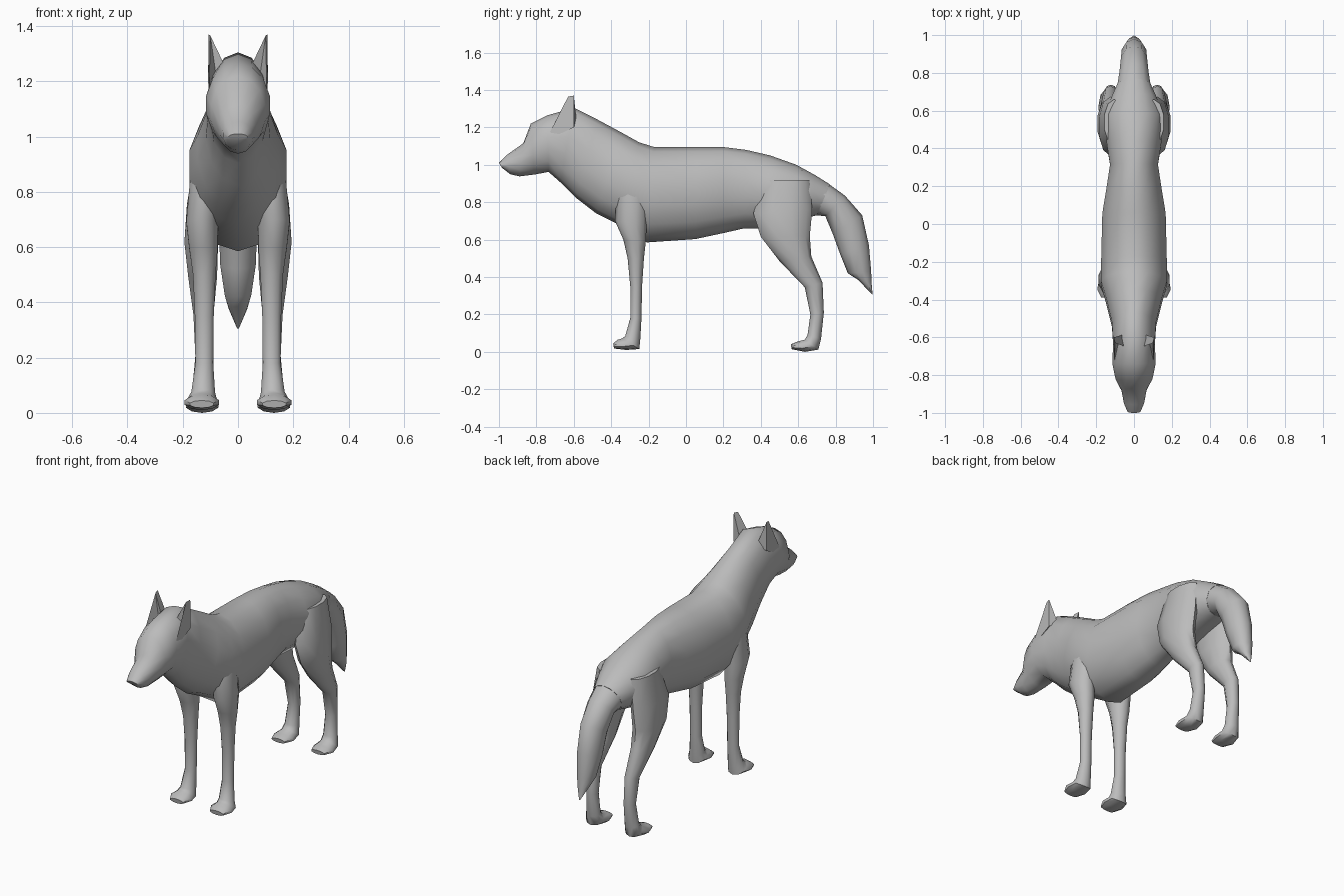
import bpy, bmesh, math
from mathutils import Vector

fur = bpy.data.materials.new("grey fur")
fur.diffuse_color = (0.5, 0.5, 0.5, 1)


def finish(name, bm, angle):
    bmesh.ops.recalc_face_normals(bm, faces=bm.faces)
    mesh = bpy.data.meshes.new(name)
    bm.to_mesh(mesh)
    bm.free()
    mesh.materials.append(fur)
    ob = bpy.data.objects.new(name, mesh)
    bpy.context.collection.objects.link(ob)
    bpy.ops.object.select_all(action='DESELECT')
    ob.select_set(True)
    bpy.context.view_layer.objects.active = ob
    bpy.ops.object.shade_smooth_by_angle(angle=math.radians(angle))
    return ob


def loft(name, rings, side=1, sides=12):
    """Skin oval rings: (y, z of one edge, y, z of opposite edge, centre x, half width)."""
    bm = bmesh.new()
    loops = []
    for ya, za, yb, zb, xc, w in rings:
        a, b = Vector((0, ya, za)), Vector((0, yb, zb))
        loop = []
        for i in range(sides):
            t = 2 * math.pi * i / sides
            p = (a + b) / 2 + (a - b) / 2 * math.cos(t)
            p.x = side * (xc + w * math.sin(t))
            loop.append(bm.verts.new(p))
        loops.append(loop)
    for p, q in zip(loops, loops[1:]):
        for i in range(sides):
            j = (i + 1) % sides
            bm.faces.new((p[i], p[j], q[j], q[i]))
    bm.faces.new(loops[0])
    bm.faces.new(loops[-1])
    return finish(name, bm, 50)


# Head, neck and trunk: top edge, bottom edge, half width
loft("body", [
    (-1.00, 1.01, -0.985, 0.985, 0, .035),
    (-0.955, 1.055, -0.94, 0.950, 0, .055),
    (-0.87, 1.115, -0.89, 0.938, 0, .068),
    (-0.83, 1.22, -0.81, 0.948, 0, .100),
    (-0.74, 1.265, -0.735, 0.962, 0, .118),
    (-0.60, 1.305, -0.67, 0.905, 0, .113),
    (-0.47, 1.24, -0.59, 0.825, 0, .120),
    (-0.34, 1.17, -0.48, 0.74, 0, .150),
    (-0.25, 1.12, -0.37, 0.685, 0, .180),
    (-0.17, 1.095, -0.21, 0.585, 0, .178),
    (0.06, 1.095, 0.05, 0.603, 0, .172),
    (0.20, 1.095, 0.20, 0.635, 0, .148),
    (0.32, 1.08, 0.31, 0.66, 0, .130),
    (0.45, 1.05, 0.42, 0.66, 0, .150),
    (0.59, 1.00, 0.56, 0.70, 0, .158),
    (0.69, 0.945, 0.66, 0.72, 0, .120),
    (0.77, 0.895, 0.70, 0.73, 0, .090),
], sides=14)

# Tail
loft("tail", [
    (0.62, 0.975, 0.62, 0.76, 0, .10),
    (0.76, 0.90, 0.70, 0.73, 0, .092),
    (0.85, 0.835, 0.745, 0.725, 0, .080),
    (0.942, 0.73, 0.785, 0.63, 0, .072),
    (0.978, 0.57, 0.825, 0.52, 0, .068),
    (0.990, 0.43, 0.865, 0.42, 0, .050),
    (0.992, 0.37, 0.92, 0.385, 0, .035),
    (0.998, 0.305, 0.992, 0.31, 0, .004),
], sides=10)

front_leg = [
    (-0.37, 0.86, -0.20, 0.86, .115, .06),
    (-0.38, 0.70, -0.21, 0.68, .130, .060),
    (-0.335, 0.60, -0.215, 0.59, .125, .054),
    (-0.312, 0.50, -0.225, 0.50, .122, .043),
    (-0.298, 0.35, -0.235, 0.35, .122, .036),
    (-0.298, 0.18, -0.238, 0.18, .122, .034),
    (-0.325, 0.085, -0.245, 0.06, .126, .045),
    (-0.34, 0.072, -0.250, 0.015, .130, .055),
    (-0.365, 0.065, -0.32, 0.010, .131, .065),
    (-0.390, 0.045, -0.385, 0.018, .131, .045),
]
hind_leg = [
    (0.42, 0.92, 0.66, 0.92, .105, .055),
    (0.36, 0.74, 0.675, 0.76, .125, .063),
    (0.40, 0.615, 0.662, 0.62, .133, .064),
    (0.50, 0.485, 0.670, 0.51, .128, .055),
    (0.635, 0.345, 0.730, 0.37, .125, .038),
    (0.665, 0.20, 0.737, 0.21, .122, .034),
    (0.650, 0.09, 0.722, 0.07, .126, .042),
    (0.635, 0.065, 0.708, 0.012, .128, .052),
    (0.595, 0.055, 0.635, 0.000, .130, .062),
    (0.560, 0.040, 0.565, 0.014, .130, .045),
]

for side, label in ((-1, "left"), (1, "right")):
    loft("front_leg_" + label, front_leg, side, 10)
    loft("hind_leg_" + label, hind_leg, side, 10)

    # Pointed ear with a hollow front
    bm = bmesh.new()
    tip, tip2, inner, front, outer, back, hollow = [
        bm.verts.new((side * x, y, z)) for x, y, z in (
            (.107, -.60, 1.37), (.100, -.63, 1.365), (.045, -.65, 1.25), (.105, -.75, 1.13),
            (.108, -.60, 1.20), (.055, -.585, 1.23), (.078, -.63, 1.21))]
    for f in ((tip, tip2, front, outer), (tip, outer, back), (tip, back, inner, tip2),
              (tip2, inner, hollow), (tip2, hollow, front), (inner, back, outer, hollow),
              (hollow, outer, front)):
        bm.faces.new(f)
    finish("ear_" + label, bm, 30)
